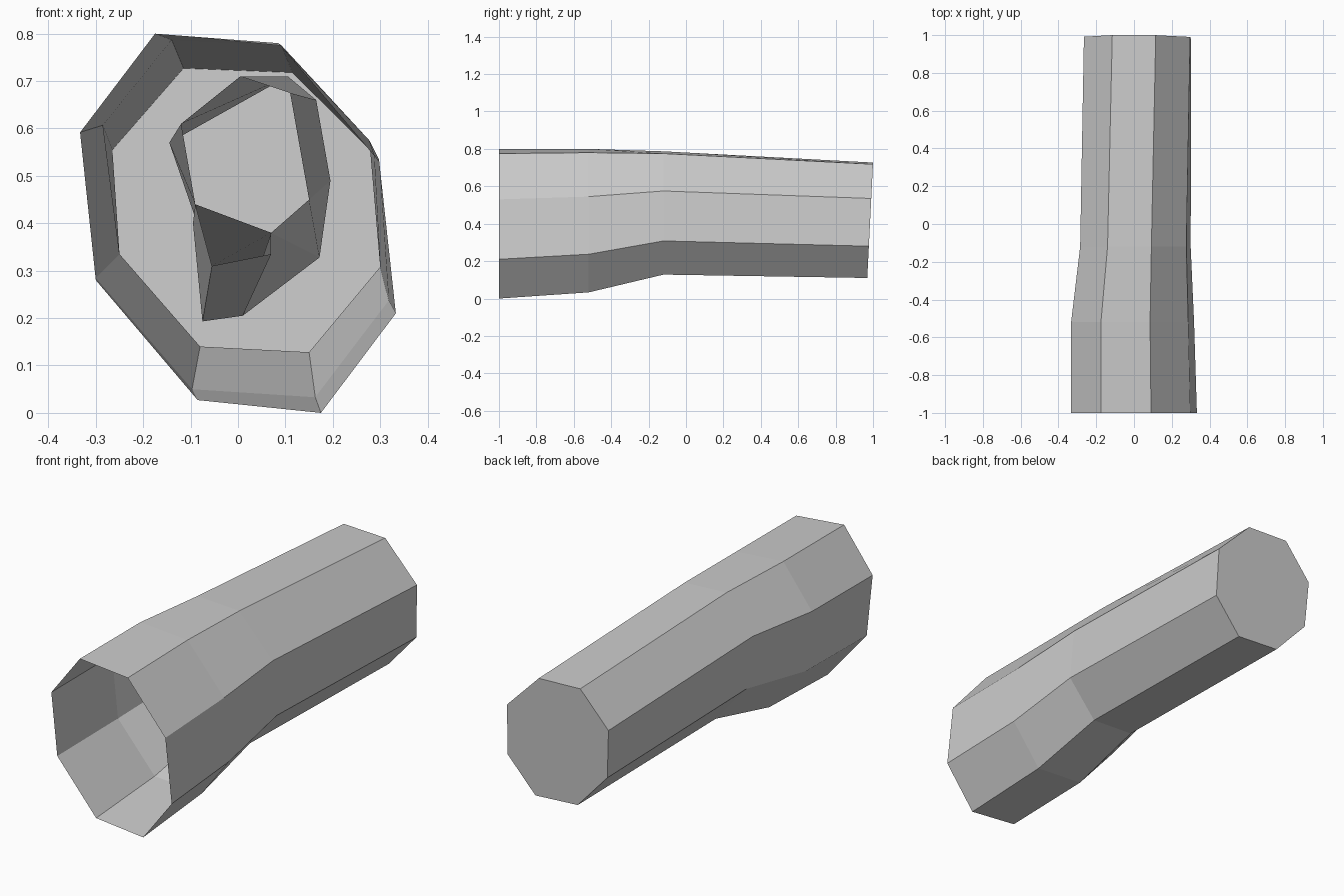
import bpy, bmesh

if "Cube" in bpy.data.objects:
    bpy.data.objects.remove(bpy.data.objects["Cube"])


def loft(name, rings, cap_end=False):
    """Join rings of equal point count into a flat-shaded shell."""
    bm = bmesh.new()
    loops = [[bm.verts.new(p) for p in ring] for ring in rings]
    n = len(loops[0])
    for a, b in zip(loops, loops[1:]):
        for i in range(n):
            j = (i + 1) % n
            bm.faces.new((a[i], a[j], b[j], b[i]))
    if cap_end:
        bm.faces.new(loops[-1])
    bmesh.ops.recalc_face_normals(bm, faces=bm.faces)
    mesh = bpy.data.meshes.new(name)
    bm.to_mesh(mesh)
    bm.free()
    obj = bpy.data.objects.new(name, mesh)
    bpy.context.collection.objects.link(obj)
    return obj


def section(y, points, lean=0.0):
    """Cross-section at depth y; lean tips its lower edge forward."""
    top = max(z for _, z in points)
    return [(x, y - lean * (top - z), z) for x, z in points]


# Eight-sided sleeve, open at the front and closed at the back
loft("sleeve", [
    section(-1.0, [(-.175, .80), (.09, .775), (.298, .53), (.333, .21),
                   (.175, 0), (-.085, .027), (-.30, .28), (-.333, .59)]),
    section(-.52, [(-.175, .80), (.085, .78), (.287, .545), (.318, .237),
                   (.163, .033), (-.097, .05), (-.30, .285), (-.333, .592)]),
    section(-.12, [(-.14, .787), (.092, .775), (.277, .575), (.30, .308),
                   (.15, .128), (-.08, .14), (-.25, .335), (-.285, .607)]),
    section(1.0, [(-.115, .727), (.115, .718), (.297, .535), (.303, .28),
                  (.155, .11), (-.08, .125), (-.25, .31), (-.265, .555)], .05),
], cap_end=True)

# Small open tube hidden deep inside, flaring and drooping towards the back
loft("inner_tube", [
    section(-.25, [(.005, .71), (.11, .675), (.15, .45), (.07, .38),
                   (-.09, .44), (-.12, .61)]),
    section(.2, [(.105, .71), (.165, .66), (.195, .49), (.172, .328),
                 (-.055, .31), (-.145, .57)]),
])

# Drooping flap under the inner tube
loft("inner_flap", [
    section(-.25, [(-.09, .44), (.07, .38), (.07, .335), (-.055, .31)]),
    section(.2, [(-.095, .40), (.172, .328), (.01, .205), (-.075, .193)]),
])
